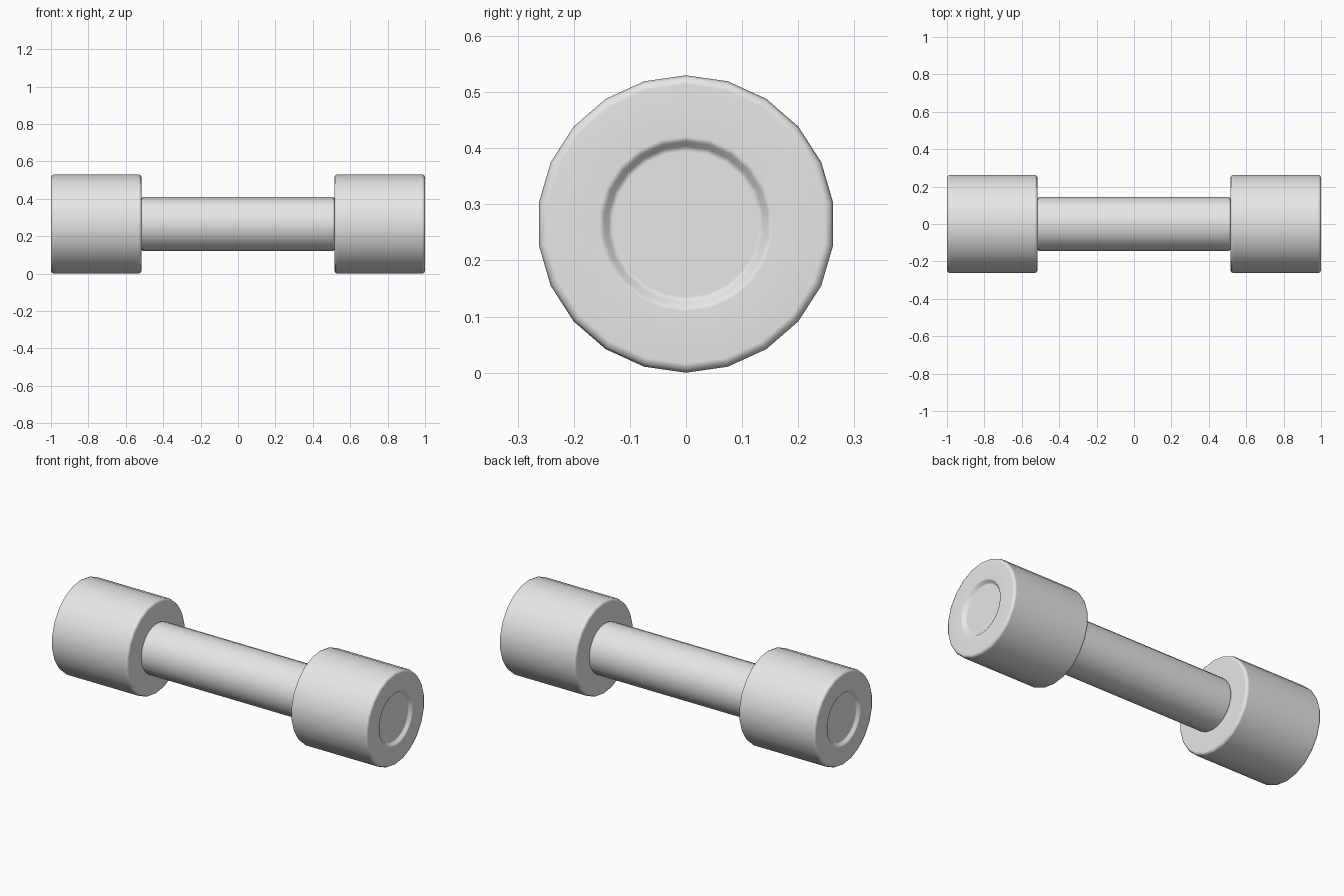
import bpy
import bmesh
from math import sin, cos, tau

SIDES = 22
RADIUS = 0.265      # weight radius, also the axis height
BAR = 0.145         # handle radius
INNER, OUTER = 0.515, 1.0

cube = bpy.data.objects.get("Cube")
if cube:
    bpy.data.objects.remove(cube)

metal = bpy.data.materials.new("light_grey_metal")
metal.use_nodes = True
grey = (0.8, 0.8, 0.8, 1)
metal.diffuse_color = grey
metal.node_tree.nodes["Principled BSDF"].inputs["Base Color"].default_value = grey


def lathe(name, profile):
    """Revolve (x, radius) points around the x axis and cap both ends."""
    bm = bmesh.new()
    rings = []
    for x, r in profile:
        rings.append([bm.verts.new((x, r * sin(tau * i / SIDES), r * cos(tau * i / SIDES)))
                      for i in range(SIDES)])
    for a, b in zip(rings, rings[1:]):
        for i in range(SIDES):
            j = (i + 1) % SIDES
            bm.faces.new((a[i], a[j], b[j], b[i]))
    bm.faces.new(rings[0])
    bm.faces.new(rings[-1])
    bmesh.ops.recalc_face_normals(bm, faces=bm.faces)
    for face in bm.faces:
        face.smooth = True
    mesh = bpy.data.meshes.new(name)
    bm.to_mesh(mesh)
    bm.free()
    mesh.materials.append(metal)
    obj = bpy.data.objects.new(name, mesh)
    obj.location.z = RADIUS
    bpy.context.collection.objects.link(obj)
    # Keep the broad faces flat and let the bevels carry the shading
    weighted = obj.modifiers.new("weighted_normals", "WEIGHTED_NORMAL")
    weighted.weight = 100
    return obj


def rounded(x, r, dx, bevel=0.016):
    """Three points around an outer corner, from the end face to the side."""
    k = bevel * 0.29
    return [(x, r - bevel), (x + dx * k, r - k), (x + dx * bevel, r)]


# Weights with bevelled rims and a shallow round recess in the outer end
weight_profile = (
    rounded(INNER, RADIUS, 1)
    + rounded(OUTER, RADIUS, -1)[::-1]
    + [(OUTER, 0.156), (OUTER - 0.004, 0.147), (OUTER - 0.016, 0.139), (OUTER - 0.02, 0.13)]
)
for name, side in (("left_weight", 1), ("right_weight", -1)):
    lathe(name, [(side * x, r) for x, r in weight_profile])

# Handle with softened ends meeting the weights
end = rounded(-INNER - 0.001, BAR, 1, 0.01)
lathe("handle", end + [(-x, r) for x, r in reversed(end)])
